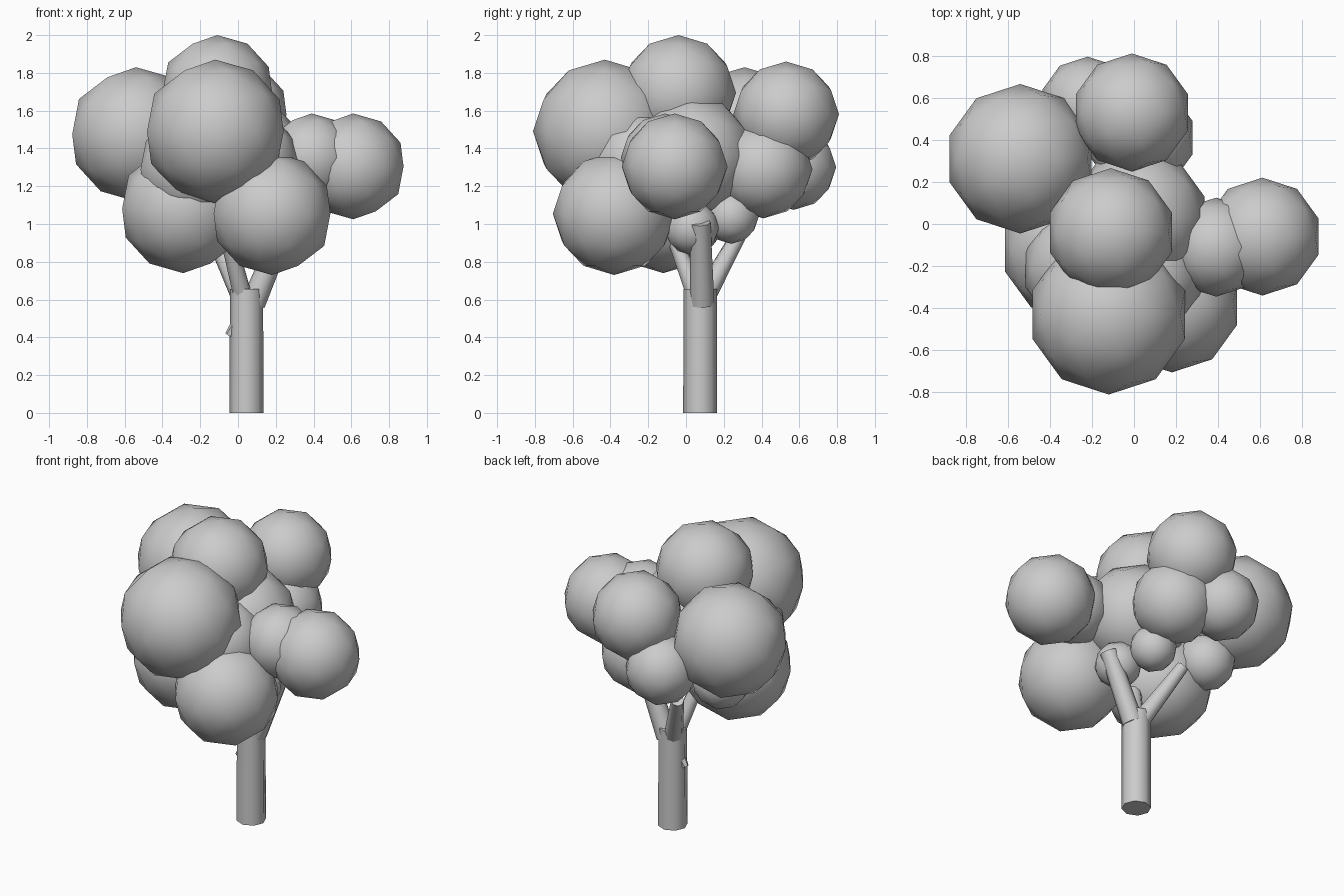
import bpy
from mathutils import Vector


def leaf_ball(i, x, y, z, r):
    bpy.ops.mesh.primitive_ico_sphere_add(subdivisions=2, radius=r, location=(x, y, z))
    ob = bpy.context.object
    ob.name = f"foliage_{i:02d}"
    bpy.ops.object.shade_smooth()


def limb(name, a, b, r1, r2, sides=8):
    a, b = Vector(a), Vector(b)
    d = b - a
    bpy.ops.mesh.primitive_cone_add(vertices=sides, radius1=r1, radius2=r2,
                                    depth=d.length, location=(a + b) / 2)
    ob = bpy.context.object
    ob.name = name
    ob.rotation_euler = d.to_track_quat('Z', 'Y').to_euler()
    bpy.ops.object.shade_smooth_by_angle(angle=0.9)


# Foliage clumps: x, y, z, radius
clumps = [
    (-0.12, -0.43, 1.49, 0.38),   # big front
    (-0.54, 0.31, 1.475, 0.355),  # left
    (-0.11, -0.04, 1.695, 0.305), # crown top
    (-0.01, 0.53, 1.58, 0.28),    # back
    (0.61, -0.06, 1.305, 0.28),   # right
    (0.18, -0.38, 1.055, 0.325),  # front low right
    (-0.29, -0.12, 1.08, 0.34),   # front low left
    (0.39, -0.11, 1.35, 0.235),   # right inner
    (0.02, 0.03, 1.355, 0.33),    # core
    (0.03, 0.41, 1.29, 0.26),     # back middle
    (-0.22, 0.57, 1.30, 0.225),   # back left
    (0.05, 0.24, 1.04, 0.145),    # small underside
    (0.15, 0.03, 0.98, 0.145),    # small underside
    (-0.40, 0.20, 1.13, 0.18),    # underside left
    (-0.24, -0.21, 1.29, 0.29),   # fill behind front
    (0.05, -0.25, 1.32, 0.28),    # fill behind front
]
for i, c in enumerate(clumps):
    leaf_ball(i, *c)

# Trunk and branches
limb("trunk", (0.045, 0.075, 0), (0.045, 0.075, 0.655), 0.09, 0.088)
limb("branch_right", (0.08, 0.085, 0.58), (0.26, 0.075, 1.01), 0.065, 0.055)
limb("branch_back", (0.03, 0.09, 0.6), (-0.14, 0.29, 0.96), 0.06, 0.04)
limb("branch_left", (0.03, 0.06, 0.6), (-0.06, -0.07, 0.95), 0.05, 0.04)
limb("branch_stub", (0.0, 0.07, 0.48), (-0.05, 0.075, 0.41), 0.035, 0.02, 6)
